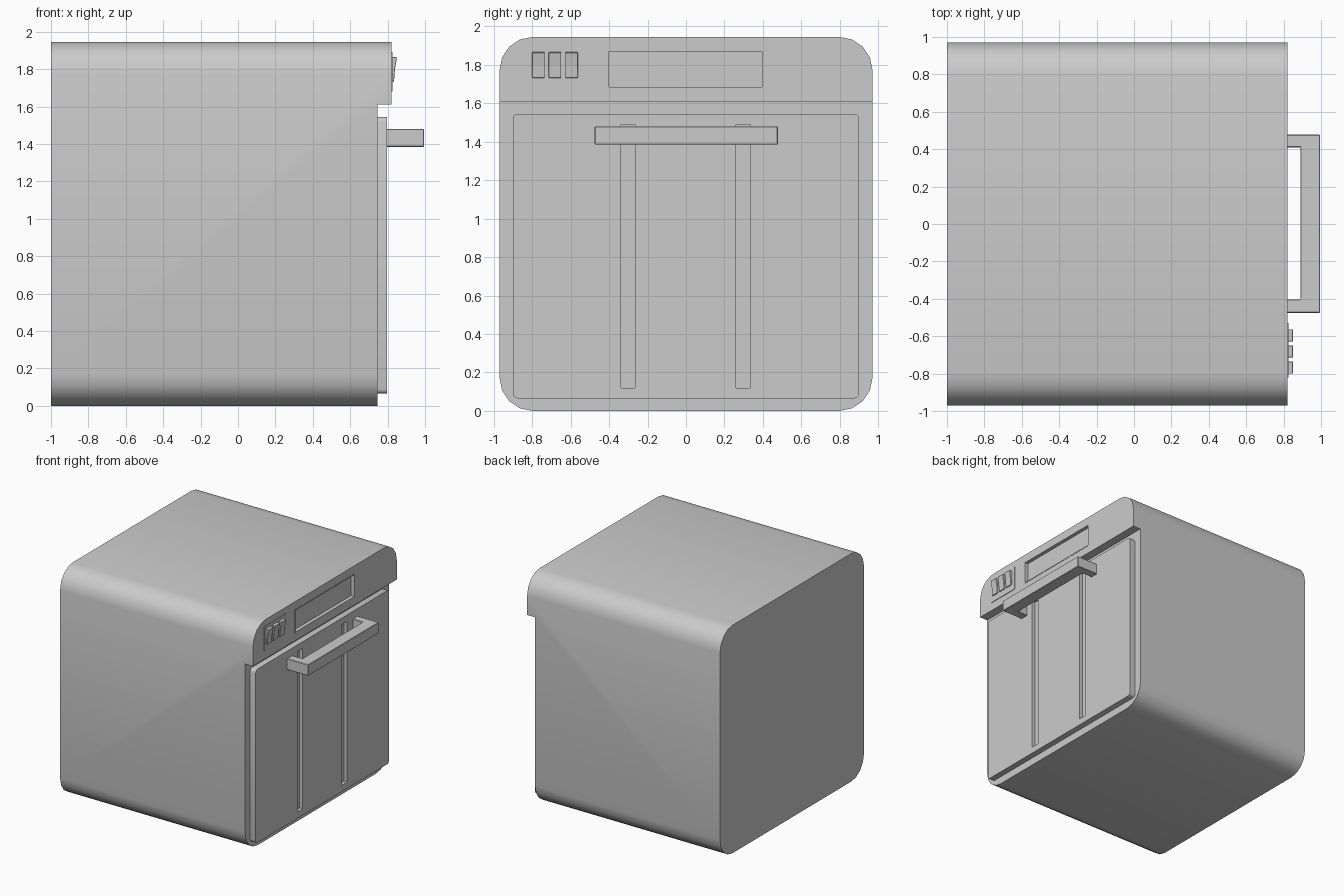
import bpy, bmesh, math

if "Cube" in bpy.data.objects:
    bpy.data.objects.remove(bpy.data.objects["Cube"])


def finish(name, bm):
    bmesh.ops.recalc_face_normals(bm, faces=bm.faces)
    me = bpy.data.meshes.new(name)
    bm.to_mesh(me)
    bm.free()
    ob = bpy.data.objects.new(name, me)
    bpy.context.collection.objects.link(ob)
    return ob


def extrude(name, pts, offset):
    """Close a 3D outline into a face and sweep it by offset."""
    bm = bmesh.new()
    face = bm.faces.new([bm.verts.new(p) for p in pts])
    new = bmesh.ops.extrude_face_region(bm, geom=[face], use_keep_orig=True)
    verts = [g for g in new["geom"] if isinstance(g, bmesh.types.BMVert)]
    bmesh.ops.translate(bm, verts=verts, vec=offset)
    return finish(name, bm)


def box(name, x0, x1, y0, y1, z0, z1):
    pts = [(x0, y0, z0), (x0, y1, z0), (x0, y1, z1), (x0, y0, z1)]
    return extrude(name, pts, (x1 - x0, 0, 0))


def rounded(x, y, z0, z1, r, n):
    """Rounded rectangle outline in the YZ plane."""
    pts = []
    corners = [(y - r, z1 - r), (r - y, z1 - r), (r - y, z0 + r), (y - r, z0 + r)]
    for q, (cy, cz) in enumerate(corners):
        for i in range(n + 1):
            a = (q + i / n) * math.pi / 2
            pts.append((x, cy + r * math.cos(a), cz + r * math.sin(a)))
    return pts


def apply(ob, mod):
    bpy.context.view_layer.objects.active = ob
    bpy.ops.object.modifier_apply(modifier=mod.name)


def bevel(ob, width):
    m = ob.modifiers.new("bevel", "BEVEL")
    m.width, m.segments, m.limit_method = width, 1, "ANGLE"
    m.angle_limit = math.radians(40)
    apply(ob, m)


def cut(ob, cutter):
    m = ob.modifiers.new("cut", "BOOLEAN")
    m.object, m.operation, m.solver = cutter, "DIFFERENCE", "EXACT"
    apply(ob, m)
    bpy.data.objects.remove(cutter)


def smooth(ob):
    bpy.ops.object.select_all(action="DESELECT")
    ob.select_set(True)
    bpy.context.view_layer.objects.active = ob
    bpy.ops.object.shade_smooth_by_angle(angle=math.radians(32))


# Body shell with overhanging control fascia and recessed display
body = extrude("body", rounded(-1, 0.97, 0, 1.945, 0.172, 4), (1.82, 0, 0))
cut(body, box("front_cutter", 0.745, 1.2, -1.2, 1.2, -0.2, 1.61))
cut(body, box("display_cutter", 0.79, 1.0, -0.405, 0.40, 1.68, 1.875))
smooth(body)

# Thin frame lining the display recess
frame = box("display_frame", 0.788, 0.822, -0.408, 0.403, 1.677, 1.878)
cut(frame, box("frame_cutter", 0.791, 1.0, -0.40, 0.395, 1.685, 1.87))

# Door panel with two vertical grooves
door = extrude("door", rounded(0.74, 0.90, 0.065, 1.545, 0.025, 3), (0.057, 0, 0))
for yc in (-0.302, 0.296):
    cut(door, box("groove_cutter", 0.767, 0.9, yc - 0.036, yc + 0.036, 0.12, 1.49))
smooth(door)

# U-shaped door handle
outline = [(0.75, -0.475), (0.995, -0.475), (0.995, 0.478), (0.75, 0.478),
           (0.75, 0.41), (0.89, 0.41), (0.89, -0.403), (0.75, -0.403)]
handle = extrude("door_handle", [(x, y, 1.385) for x, y in outline], (0, 0, 0.095))
bevel(handle, 0.004)

# Switch plate and three rocker switches
box("switch_plate", 0.80, 0.825, -0.822, -0.53, 1.68, 1.892)
rocker = [(0.81, 1.735), (0.834, 1.732), (0.839, 1.80), (0.85, 1.863), (0.81, 1.868)]
for i in range(3):
    y = -0.80 + i * 0.086
    sw = extrude(f"rocker_switch_{i + 1}", [(x, y, z) for x, z in rocker], (0, 0.065, 0))
    bevel(sw, 0.002)
